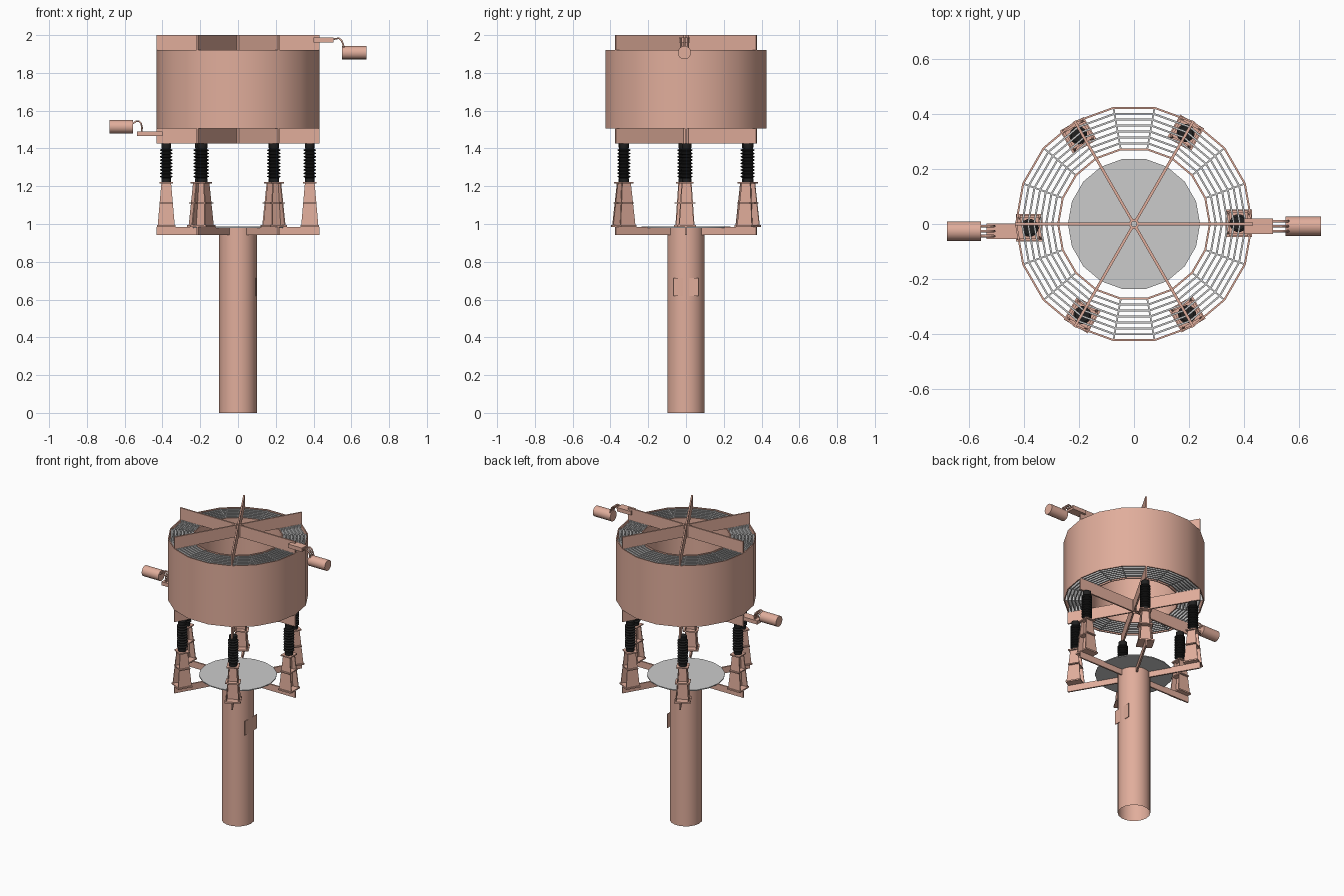
import bpy, bmesh, math
from mathutils import Matrix, Vector

if "Cube" in bpy.data.objects:
    bpy.data.objects.remove(bpy.data.objects["Cube"])


def material(name, col):
    m = bpy.data.materials.new(name)
    m.diffuse_color = (*col, 1)
    m.use_nodes = True
    m.node_tree.nodes["Principled BSDF"].inputs["Base Color"].default_value = m.diffuse_color
    return m


CLAY = material("clay", (0.75, 0.42, 0.33))
BLACK = material("black", (0.015, 0.015, 0.015))
GREY = material("grey", (0.55, 0.55, 0.55))
I = Matrix.Identity(4)


def mesh_obj(name, verts, faces, mat, mtx=I, smooth=False):
    me = bpy.data.meshes.new(name)
    me.from_pydata(verts, [], faces)
    bm = bmesh.new()
    bm.from_mesh(me)
    bmesh.ops.recalc_face_normals(bm, faces=bm.faces)
    bm.to_mesh(me)
    bm.free()
    me.materials.append(mat)
    ob = bpy.data.objects.new(name, me)
    bpy.context.collection.objects.link(ob)
    ob.matrix_world = mtx
    if smooth:
        bpy.ops.object.select_all(action='DESELECT')
        ob.select_set(True)
        bpy.context.view_layer.objects.active = ob
        bpy.ops.object.shade_smooth_by_angle(angle=math.radians(35))
    return ob


def lathe(name, prof, n, mat, mtx=I, closed=False, caps=False):
    """Revolve (radius, z) points about z."""
    k = len(prof)
    vs = [(r * math.cos(2 * math.pi * i / n), r * math.sin(2 * math.pi * i / n), z)
          for i in range(n) for r, z in prof]
    fs = [(i * k + j, (i + 1) % n * k + j, (i + 1) % n * k + (j + 1) % k, i * k + (j + 1) % k)
          for i in range(n) for j in range(k if closed else k - 1)]
    if caps:
        fs += [tuple(i * k for i in range(n)), tuple(i * k + k - 1 for i in range(n))]
    return mesh_obj(name, vs, fs, mat, mtx, True)


def frustum(name, bottom, top, mat, mtx=I):
    """Block between rectangles given as (x0, x1, y0, y1, z)."""
    vs = [(r[x], r[y], r[4]) for r in (bottom, top) for x, y in ((0, 2), (1, 2), (1, 3), (0, 3))]
    fs = [(0, 1, 2, 3), (4, 5, 6, 7)] + [(i, (i + 1) % 4, 4 + (i + 1) % 4, 4 + i) for i in range(4)]
    return mesh_obj(name, vs, fs, mat, mtx)


def box(name, x0, x1, y0, y1, z0, z1, mat, mtx=I):
    return frustum(name, (x0, x1, y0, y1, z0), (x0, x1, y0, y1, z1), mat, mtx)


# Support column, its name plate and the round deck
lathe("column", [(0.1, 0), (0.1, 0.98)], 18, CLAY)
box("name_plate", 0.093, 0.097, -0.065, 0.065, 0.62, 0.715, CLAY)
lathe("deck_disc", [(0.24, 0.98), (0.24, 0.986)], 18, GREY, caps=True)

# Coil: concentric shells held apart by radial spacers
SHELLS = 8
RO, RI, T, Z0, Z1 = 0.432, 0.272, 0.007, 1.505, 1.92
STEP = (RO - RI - T) / (SHELLS - 1)
for s in range(SHELLS):
    r = RO - s * STEP
    lathe("coil_shell", [(r, Z0), (r, Z1), (r - T, Z1), (r - T, Z0)], 18,
          CLAY if s in (0, SHELLS - 1) else GREY, closed=True)
for i in range(18):
    box("coil_spacer", RI, RO - T, -0.003, 0.003, Z0 + 0.002, Z1 - 0.002, GREY,
        Matrix.Rotation(math.radians(20 * i), 4, 'Z'))

# Insulator profile with stacked sheds
SHEDS = [(0.026, 1.222), (0.026, 1.24)]
for i in range(9):
    z = 1.244 + i * 0.0175
    SHEDS += [(0.023, z), (0.033, z + 0.005), (0.033, z + 0.009), (0.023, z + 0.014)]
SHEDS += [(0.026, 1.405), (0.026, 1.425)]

# Three spiders, six arms each, plus legs under the coil
for z0, z1 in ((0.942, 0.985), (1.425, 1.505), (1.92, 2.0)):
    lathe("spider_hub", [(0.018, z0), (0.018, z1), (0.01, z1), (0.01, z0)], 12, CLAY, closed=True)
for i in range(6):
    rot = Matrix.Rotation(math.radians(60 * i), 4, 'Z')
    for nm, z0, z1 in (("base_arm", 0.942, 0.985), ("lower_arm", 1.425, 1.505), ("upper_arm", 1.92, 2.0)):
        box(nm, 0.012, 0.432, -0.005, 0.005, z0, z1, CLAY, rot)
    leg = rot @ Matrix.Translation((0.38, 0.014 if i in (2, 3) else 0.003, 0))
    lathe("insulator", SHEDS, 14, BLACK, leg, caps=True)
    box("leg_foot", -0.048, 0.048, -0.05, 0.05, 0.985, 0.994, CLAY, leg)
    box("leg_top", -0.035, 0.035, -0.038, 0.038, 1.214, 1.222, CLAY, leg)
    box("leg_stiffener", -0.034, 0.034, -0.046, 0.046, 1.108, 1.115, CLAY, leg)
    for s in (-1, 1):
        a, b = sorted((s * 0.036, s * 0.042))
        c, d = sorted((s * 0.021, s * 0.027))
        frustum("leg_flange", (-0.045, 0.045, a, b, 0.994), (-0.026, 0.026, c, d, 1.214), CLAY, leg)
    frustum("leg_web", (-0.004, 0.004, -0.038, 0.038, 0.994), (-0.004, 0.004, -0.023, 0.023, 1.214), CLAY, leg)


# Terminals: flat tab, looped leads and a cylindrical end
def terminal(side, y, tab, z_tab, path, x0, x1, zc):
    a, b = sorted((side * tab[0], side * tab[1]))
    box("terminal_tab", a, b, y - 0.028, y + 0.028, z_tab[0], z_tab[1], CLAY)
    for k in (-1, 0, 1):
        cu = bpy.data.curves.new("terminal_lead", 'CURVE')
        cu.dimensions = '3D'
        cu.bevel_depth = 0.005
        cu.bevel_resolution = 1
        cu.use_fill_caps = True
        sp = cu.splines.new('POLY')
        sp.points.add(len(path) - 1)
        for p, (x, z) in zip(sp.points, path):
            p.co = (side * x, y + k * 0.018, z, 1)
        cu.materials.append(CLAY)
        bpy.context.collection.objects.link(bpy.data.objects.new("terminal_lead", cu))
    mtx = Matrix.Translation((0, y, zc)) @ Matrix.Rotation(side * math.pi / 2, 4, 'Y')
    lathe("terminal_end", [(0.035, x0), (0.035, x1)], 16, CLAY, mtx, caps=True)


terminal(1, -0.008, (0.40, 0.505), (1.962, 1.988),
         [(0.49, 1.972), (0.515, 1.981), (0.535, 1.983), (0.548, 1.972), (0.557, 1.95), (0.562, 1.925)],
         0.55, 0.68, 1.907)
terminal(-1, -0.026, (0.40, 0.535), (1.465, 1.49),
         [(0.51, 1.485), (0.508, 1.51), (0.513, 1.532), (0.525, 1.545), (0.54, 1.543), (0.56, 1.53)],
         0.555, 0.68, 1.515)
